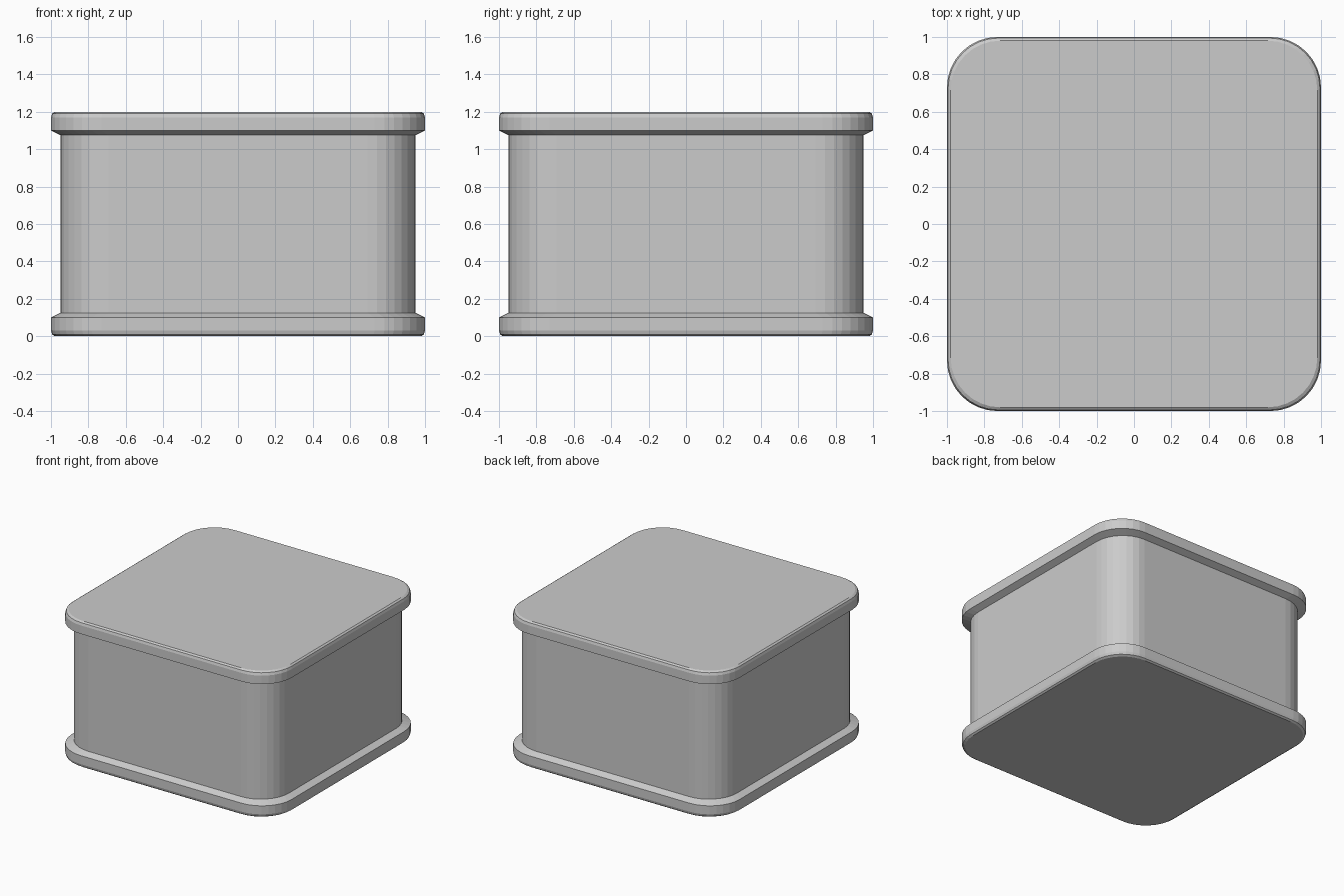
import bpy, bmesh
from math import sin, cos, pi

if "Cube" in bpy.data.objects:
    bpy.data.objects.remove(bpy.data.objects["Cube"])

SEGMENTS = 8       # facets per rounded corner
RADIUS = 0.27      # corner radius of the full-width rim


def rounded_square(half, z):
    """Outline of the rounded square, scaled to the given half width."""
    c = 1 - RADIUS
    pts = []
    for k, (sx, sy) in enumerate([(1, 1), (-1, 1), (-1, -1), (1, -1)]):
        for i in range(SEGMENTS + 1):
            a = (k + i / SEGMENTS) * pi / 2
            pts.append((half * (sx * c + RADIUS * cos(a)),
                        half * (sy * c + RADIUS * sin(a)), z))
    return pts


def loft(name, profile):
    """Closed solid through rounded squares given as (half width, height)."""
    bm = bmesh.new()
    rings = [[bm.verts.new(p) for p in rounded_square(h, z)] for h, z in profile]
    n = len(rings[0])
    for lo, hi in zip(rings, rings[1:]):
        for i in range(n):
            j = (i + 1) % n
            bm.faces.new((lo[i], lo[j], hi[j], hi[i]))
    bm.faces.new(rings[0][::-1])
    bm.faces.new(rings[-1])
    mesh = bpy.data.meshes.new(name)
    bm.to_mesh(mesh)
    bm.free()
    obj = bpy.data.objects.new(name, mesh)
    bpy.context.collection.objects.link(obj)
    return obj


# Bottom rim, recessed wall and top rim share one continuous skin
lower = [(0.98, 0.0), (0.994, 0.01), (1.0, 0.03), (1.0, 0.1), (0.95, 0.125)]
upper = [(h, 1.2 - z) for h, z in reversed(lower)]
loft("box_body", lower + upper)
